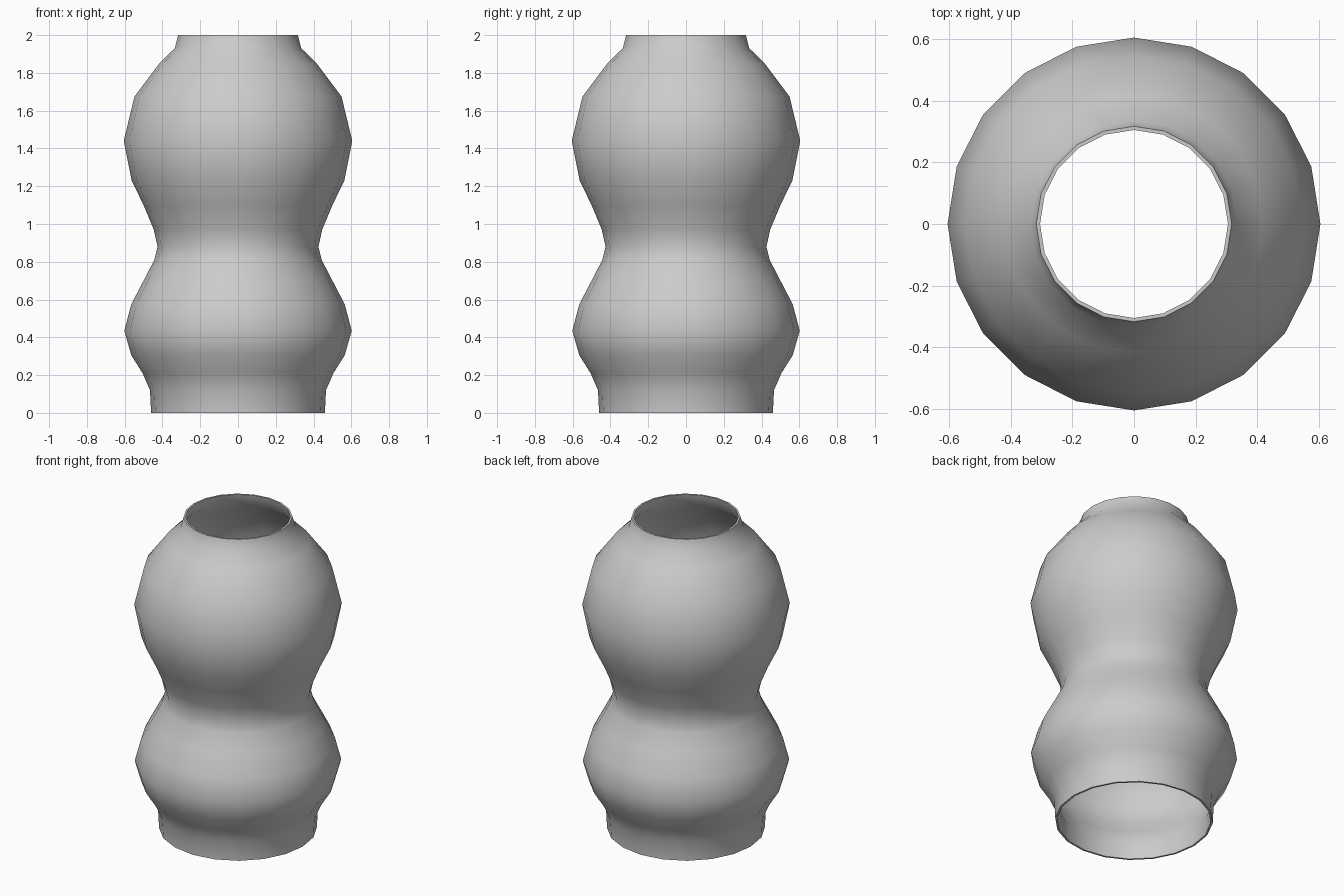
import bpy, bmesh, math

if "Cube" in bpy.data.objects:
    bpy.data.objects.remove(bpy.data.objects["Cube"])

SIDES = 20
WALL = 0.012

# Outer profile as (radius, height), bottom to top
profile = [(0.46, 0), (0.466, 0.12), (0.505, 0.21), (0.565, 0.305), (0.602, 0.435),
           (0.565, 0.575), (0.50, 0.70), (0.443, 0.81), (0.426, 0.88), (0.446, 0.97),
           (0.50, 1.10), (0.563, 1.23), (0.605, 1.44), (0.548, 1.675), (0.417, 1.85),
           (0.335, 1.93), (0.317, 2.0)]

# Closed wall section: up the outside, back down the inside
section = profile + [(r - WALL, z) for r, z in reversed(profile)]

bm = bmesh.new()
rings = []
for r, z in section:
    rings.append([bm.verts.new((r * math.cos(2 * math.pi * i / SIDES),
                                r * math.sin(2 * math.pi * i / SIDES), z))
                  for i in range(SIDES)])
for k, a in enumerate(rings):
    b = rings[(k + 1) % len(rings)]
    for i in range(SIDES):
        j = (i + 1) % SIDES
        bm.faces.new((a[i], a[j], b[j], b[i]))
bmesh.ops.recalc_face_normals(bm, faces=bm.faces)

# Open double-bulged vase
mesh = bpy.data.meshes.new("vase")
bm.to_mesh(mesh)
bm.free()
vase = bpy.data.objects.new("vase", mesh)
bpy.context.collection.objects.link(vase)
bpy.context.view_layer.objects.active = vase
vase.select_set(True)
bpy.ops.object.shade_smooth_by_angle(angle=math.radians(50))
